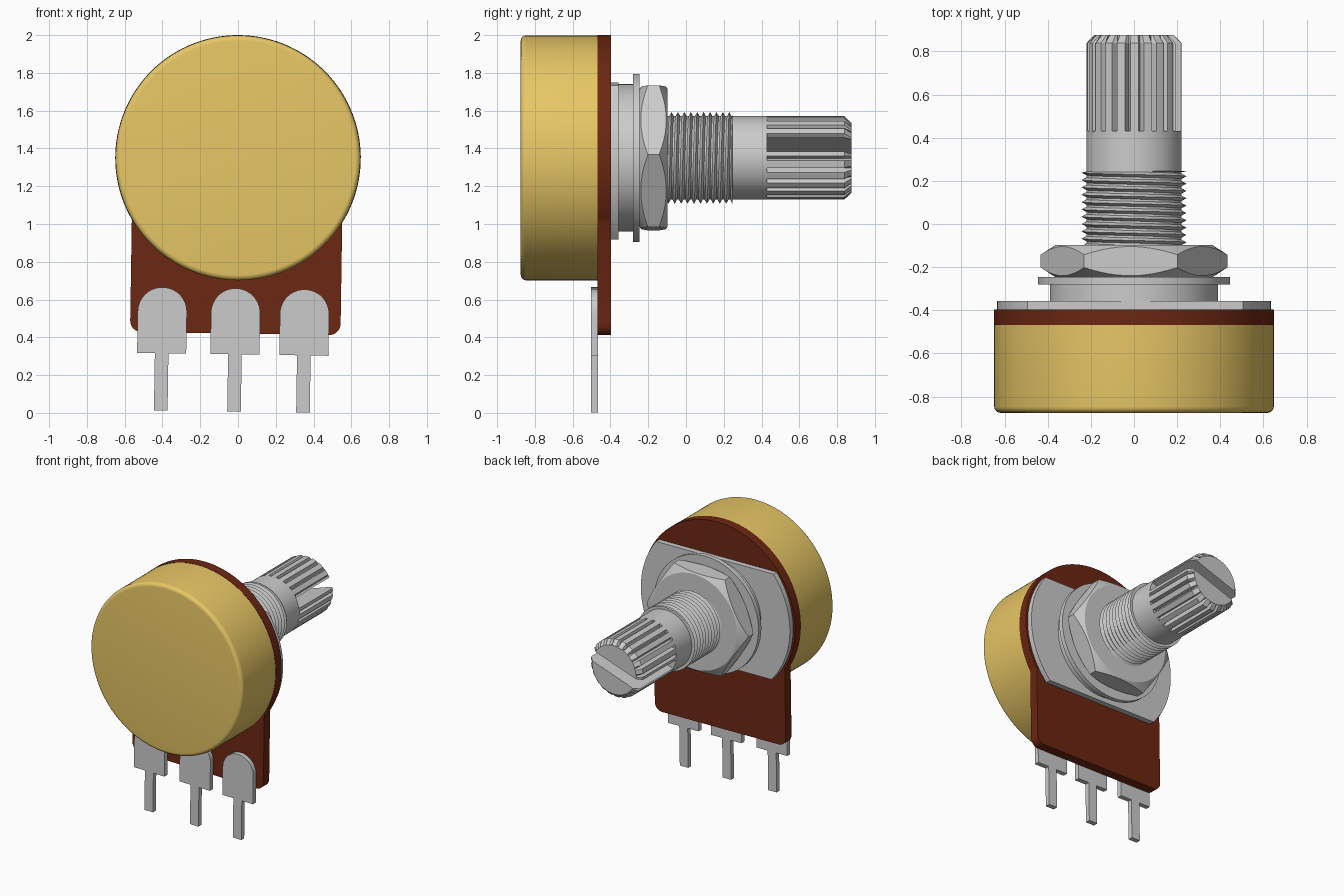
import bpy, bmesh
from math import sin, cos, pi, radians, sqrt, acos, asin

if "Cube" in bpy.data.objects:
    bpy.data.objects.remove(bpy.data.objects["Cube"])

AXIS_Z = 1.35          # height of the shaft axis
TILT = radians(0.9)    # slight roll of the board and terminals


def material(name, rgb):
    m = bpy.data.materials.new(name)
    m.diffuse_color = (*rgb, 1)
    m.use_nodes = True
    m.node_tree.nodes["Principled BSDF"].inputs["Base Color"].default_value = m.diffuse_color
    return m


def finish(bm, name, mat=None, tilt=0, angle=30):
    bmesh.ops.recalc_face_normals(bm, faces=bm.faces)
    me = bpy.data.meshes.new(name)
    bm.to_mesh(me)
    bm.free()
    ob = bpy.data.objects.new(name, me)
    bpy.context.collection.objects.link(ob)
    ob.location.z = AXIS_Z
    ob.rotation_euler.y = tilt
    if mat:
        me.materials.append(mat)
    bpy.ops.object.select_all(action='DESELECT')
    ob.select_set(True)
    bpy.context.view_layer.objects.active = ob
    bpy.ops.object.shade_smooth_by_angle(angle=radians(angle))
    return ob


def loft(name, rings, **kw):
    """Skin closed rings of points and cap both ends."""
    bm = bmesh.new()
    rows = [[bm.verts.new(p) for p in ring] for ring in rings]
    n = len(rows[0])
    for a, b in zip(rows, rows[1:]):
        for i in range(n):
            j = (i + 1) % n
            bm.faces.new((a[i], a[j], b[j], b[i]))
    bm.faces.new(rows[0])
    bm.faces.new(rows[-1])
    return finish(bm, name, **kw)


def prism(name, pts, y0, y1, **kw):
    return loft(name, [[(x, y, z) for x, z in pts] for y in (y0, y1)], **kw)


def lathe(name, profile, seg=96, **kw):
    return loft(name, [[(r * cos(2 * pi * i / seg), y, r * sin(2 * pi * i / seg))
                        for i in range(seg)] for r, y in profile], **kw)


def arc(cx, cz, r, a0, a1, n):
    return [(cx + r * cos(a0 + (a1 - a0) * i / n), cz + r * sin(a0 + (a1 - a0) * i / n))
            for i in range(n + 1)]


gold = material("gold_metal", (0.8, 0.57, 0.13))
brown = material("brown_board", (0.15, 0.02, 0.006))

# Can with a rounded rear edge
fillet = [(0.62 + 0.028 * sin(t * pi / 12), -0.847 - 0.028 * cos(t * pi / 12)) for t in range(7)]
lathe("can", fillet + [(0.648, -0.468)], seg=128, mat=gold)

# Board: disc merging into a tab with rounded lower corners
half, bottom, cr, R = 0.557, -0.93, 0.06, 0.65
a = acos(half / R)
outline = arc(0, 0, R, -a, pi + a, 96)
outline += arc(-half + cr, bottom + cr, cr, pi, 1.5 * pi, 8)
outline += arc(half - cr, bottom + cr, cr, 1.5 * pi, 2 * pi, 8)
prism("board", outline, -0.468, -0.397, mat=brown, tilt=TILT)

# Three terminals
for label, x in (("left", -0.388), ("middle", 0.0), ("right", 0.365)):
    pts = arc(x, -0.821, 0.13, 0, pi, 24)
    pts += [(x - 0.13, -1.04), (x - 0.036, -1.04), (x - 0.036, -1.343),
            (x + 0.036, -1.343), (x + 0.036, -1.04), (x + 0.13, -1.04)]
    prism("terminal_" + label, pts, -0.503, -0.467, tilt=TILT)

# Mounting plate: disc with flats at top and bottom
r, top, low = 0.634, 0.391, -0.424
a_top, a_low = asin(top / r), asin(low / r)
prism("mounting_plate", arc(0, 0, r, a_low, a_top, 24) + arc(0, 0, r, pi - a_top, pi - a_low, 24),
      -0.397, -0.357, tilt=TILT)

# Collar and washer
lathe("collar", [(0.39, -0.36), (0.39, -0.28)])
lathe("washer", [(0.445, -0.28), (0.445, -0.246)])

# Hex nut with conical chamfers on both ends
n_side, apothem, roll = 12, 0.375, radians(2.4)
inner, outer_edge, outer_mid, inner_end = [], [], [], []
y0, y1, cap = -0.246, -0.098, 0.365
for i in range(6 * n_side):
    side, k = divmod(i, n_side)
    local = -pi / 6 + (pi / 3) * k / n_side
    rad = apothem / cos(local)
    t = roll + side * pi / 3 + pi / 6 + local
    c, s, d = cos(t), sin(t), (rad - cap) * 0.65
    inner.append((cap * c, y0, cap * s))
    outer_edge.append((rad * c, y0 + d, rad * s))
    outer_mid.append((rad * c, y1 - d, rad * s))
    inner_end.append((cap * c, y1, cap * s))
loft("hex_nut", [inner, outer_edge, outer_mid, inner_end], angle=20)

# Threaded bushing: helical crest and root lines, cut flush at the end
bm = bmesh.new()
N, pitch, start, end = 64, 0.034, -0.17, 0.245
turns = int((end - start) / pitch) + 2
crest, root = [], []
for i in range(N * turns):
    t = 2 * pi * i / N
    for lst, rad, off in ((root, 0.212, 0), (crest, 0.243, pitch / 2)):
        y = min(start + pitch * i / N + off, end)
        lst.append(bm.verts.new((rad * cos(t), y, rad * sin(t))))
for i in range(len(root) - 1):
    bm.faces.new((root[i], root[i + 1], crest[i + 1], crest[i]))
    if i + N + 1 < len(root):
        bm.faces.new((crest[i], crest[i + 1], root[i + N + 1], root[i + N]))
finish(bm, "bushing_thread")

# Smooth part of the shaft
lathe("shaft", [(0.221, -0.1), (0.221, 0.43)], seg=64)

# Splined shaft end, two halves either side of the slot
teeth, gap, slot = 22, 0.04, radians(19)


def spline_half(flip):
    prof = []
    for k in range(teeth // 2):
        for f, rad in ((0.0, 0.221), (0.3, 0.221), (0.6, 0.221), (0.8, 0.187)):
            prof.append(((k + f) * 2 * pi / teeth, rad))
    prof.append((pi, 0.221))
    rings = []
    for y, lim in ((0.425, 1), (0.838, 1), (0.875, 0.186)):
        ring = []
        for t, rad in prof:
            rad = min(rad, lim)
            v = max(rad * sin(t), gap)
            u = rad * cos(t)
            if rad * sin(t) < gap:      # keep slot corners on the round
                u = (1 if u > 0 else -1) * min(abs(u), sqrt(rad * rad - gap * gap))
            b = slot + flip * pi
            ring.append((u * cos(b) - v * sin(b), y, u * sin(b) + v * cos(b)))
        rings.append(ring)
    return rings


for flip, label in enumerate(("upper", "lower")):
    loft("shaft_spline_" + label, spline_half(flip), angle=15)
